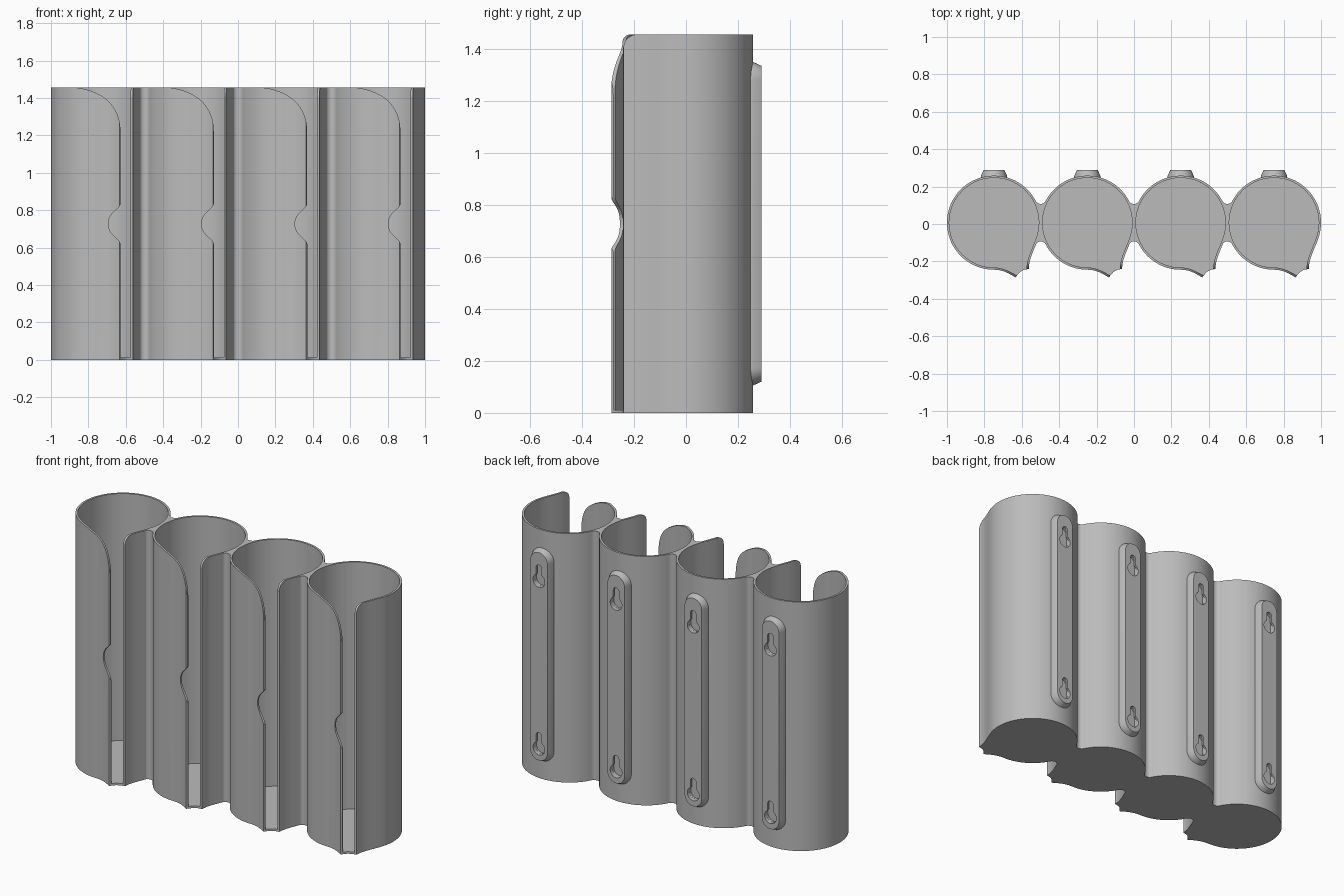
import bpy, bmesh, math
from mathutils import Vector
from mathutils.geometry import interpolate_bezier

if "Cube" in bpy.data.objects:
    bpy.data.objects.remove(bpy.data.objects["Cube"])

HEIGHT, RADIUS, WALL, PITCH = 1.455, 0.2515, 0.012, 0.499
CENTRE_Y, FLOOR = 0.007, 0.012

grey = bpy.data.materials.new("plain_grey")
grey.use_nodes = True
colour = (0.5, 0.5, 0.5, 1)
grey.diffuse_color = colour
grey.node_tree.nodes["Principled BSDF"].inputs["Base Color"].default_value = colour


def curve(a, b, c, d, steps=16):
    """Points on a 2D bezier from a to d."""
    pts = interpolate_bezier(*[Vector((*p, 0)) for p in (a, b, c, d)], steps)
    return [(p.x, p.y) for p in pts]


def arc(cx, cy, r, start, end, steps):
    """Points on a circular arc, angles in degrees."""
    angles = [math.radians(start + (end - start) * i / steps) for i in range(steps + 1)]
    return [(cx + r * math.cos(a), cy + r * math.sin(a)) for a in angles]


def loft(name, rings):
    """Closed solid through matching rings of 3D points."""
    bm = bmesh.new()
    loops = [[bm.verts.new(p) for p in ring] for ring in rings]
    n = len(loops[0])
    bm.faces.new(loops[0])
    bm.faces.new(loops[-1])
    for low, high in zip(loops, loops[1:]):
        for i in range(n):
            j = (i + 1) % n
            bm.faces.new((low[i], low[j], high[j], high[i]))
    bmesh.ops.recalc_face_normals(bm, faces=bm.faces)
    mesh = bpy.data.meshes.new(name)
    bm.to_mesh(mesh)
    bm.free()
    mesh.materials.append(grey)
    obj = bpy.data.objects.new(name, mesh)
    bpy.context.collection.objects.link(obj)
    return obj


def prism(name, pts, lo, hi, axis):
    """Extrude a 2D outline along one axis."""
    place = {"x": lambda p, h: (h, p[0], p[1]),
             "y": lambda p, h: (p[0], h, p[1]),
             "z": lambda p, h: (p[0], p[1], h)}[axis]
    return loft(name, [[place(p, h) for p in pts] for h in (lo, hi)])


def combine(target, tool, operation):
    """Apply a boolean and remove the tool."""
    tool.hide_render = True
    mod = target.modifiers.new("boolean", "BOOLEAN")
    mod.operation, mod.object, mod.solver = operation, tool, "EXACT"
    graph = bpy.context.evaluated_depsgraph_get()
    mesh = bpy.data.meshes.new_from_object(target.evaluated_get(graph))
    target.modifiers.clear()
    target.data = mesh
    bpy.data.objects.remove(tool)


def tube_outline(t):
    """Round tube flaring into two front lips, inset by t."""
    r = RADIUS - t
    ring = arc(0, 0, r, -18, 270, 84)
    s = math.radians(-18)
    start = ring[0]
    handle = (start[0] + 0.06 * math.sin(s), start[1] - 0.06 * math.cos(s))
    right = curve((0.186 - t, -0.247), (0.186 - t, -0.19), handle, start)
    left = curve(ring[-1], (0.05, -r), (0.085, -0.274 + t), (0.115 + t / 2, -0.293 + t))
    return right[:-1] + ring[:-1] + left


def stadium(r, z_low, z_high):
    return arc(0, z_high, r, 0, 180, 20) + arc(0, z_low, r, 180, 360, 20)


# Tube with flared lips and concave front edge
tube = prism("tube_1", tube_outline(0)
             + [(0.125, -0.28), (0.14, -0.263), (0.16, -0.252)], 0, HEIGHT, "z")

# Tapered mounting rail on the back
rail = loft("rail", [[(x, y, z) for x, z in stadium(r, 0.175, 1.28)]
                     for r, y in ((0.07, 0.2), (0.07, 0.25), (0.055, 0.283))])
combine(tube, rail, "UNION")

# Hollow interior, leaving the floor and the slot
inside = prism("inside_cutter", tube_outline(WALL) + [(0.125, -0.4), (0.174, -0.4)],
               FLOOR, HEIGHT + 0.1, "z")
combine(tube, inside, "DIFFERENCE")

# Sweeping mouth and finger notch in the left lip
mouth = curve((-0.11, HEIGHT), (0, 1.44), (0.12, 1.38), (0.12, 1.22), 24)
upper = curve((0.12, 0.835), (0.12, 0.805), (0.055, 0.79), (0.055, 0.727))
lower = [(x, 2 * 0.727 - z) for x, z in reversed(upper)]
profile = mouth + upper + lower[1:] + [(0.15, 0.6), (0.15, 1.6), (-0.11, 1.6)]
combine(tube, prism("mouth_cutter", profile, -0.4, -0.1, "y"), "DIFFERENCE")

# Rounded top corner of the right lip
corner = arc(-0.197, HEIGHT - 0.05, 0.05, 90, 180, 12)
corner += [(-0.4, HEIGHT - 0.05), (-0.4, 1.6), (-0.197, 1.6)]
combine(tube, prism("corner_cutter", corner, 0.14, 0.3, "x"), "DIFFERENCE")

# Keyhole hangers, each with a wider pocket behind the slot
for z in (0.19, 1.17):
    a = math.degrees(math.asin(0.018 / 0.038))
    key = arc(0, z, 0.038, 90 + a, 450 - a, 28) + arc(0, z + 0.075, 0.018, 0, 180, 12)
    combine(tube, prism("keyhole_cutter", key, 0.262, 0.3, "y"), "DIFFERENCE")
    pocket = stadium(0.0375, z, z + 0.06)
    combine(tube, prism("pocket_cutter", pocket, 0.25, 0.27, "y"), "DIFFERENCE")

# Row of four identical tubes
tube.location = (-1.5 * PITCH, CENTRE_Y, 0)
parts = [tube]
for i in range(1, 4):
    copy = bpy.data.objects.new(f"tube_{i + 1}", tube.data)
    copy.location = ((i - 1.5) * PITCH, CENTRE_Y, 0)
    bpy.context.collection.objects.link(copy)
    parts.append(copy)

# Filleted webs joining neighbouring tubes
half, fillet = PITCH / 2, 0.03
cy = math.sqrt((RADIUS + fillet) ** 2 - half ** 2)
tilt = math.degrees(math.atan2(cy, half))
web = arc(0, cy, fillet, 180 + tilt, 360 - tilt, 14)
web += arc(half, 0, RADIUS - WALL / 2, 180 - tilt, 180 + tilt, 16)
web += arc(0, -cy, fillet, tilt, 180 - tilt, 14)
web += arc(-half, 0, RADIUS - WALL / 2, -tilt, tilt, 16)
for i in range(3):
    part = prism(f"web_{i + 1}", web, 0, HEIGHT, "z")
    part.location = ((i - 1) * PITCH, CENTRE_Y, 0)
    parts.append(part)

bpy.ops.object.select_all(action="DESELECT")
for part in parts:
    part.select_set(True)
bpy.context.view_layer.objects.active = tube
bpy.ops.object.shade_smooth_by_angle(angle=math.radians(30))
